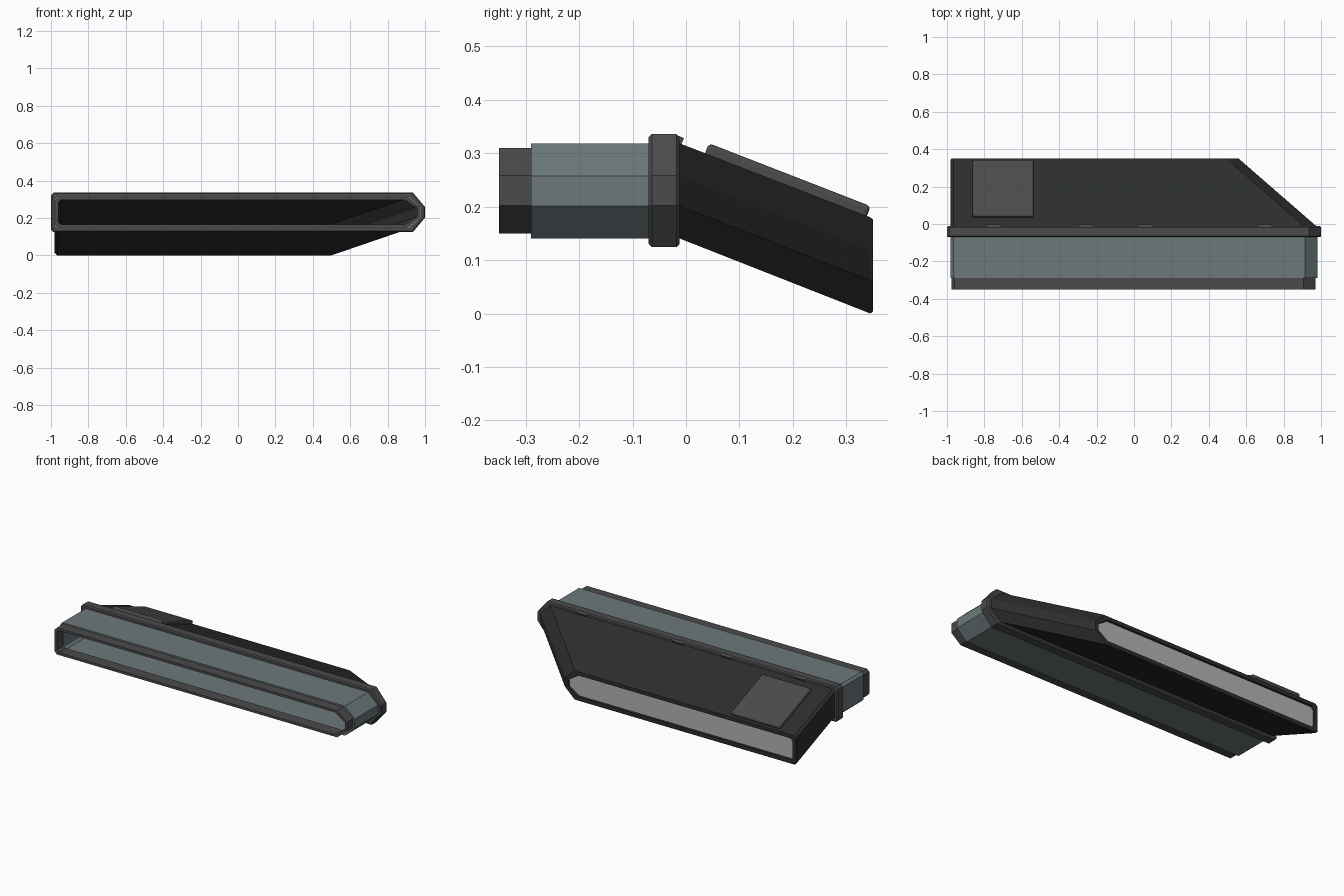
import bpy, bmesh, math

if "Cube" in bpy.data.objects:
    bpy.data.objects.remove(bpy.data.objects["Cube"])


def material(name, c):
    m = bpy.data.materials.new(name)
    m.diffuse_color = (*c, 1)
    m.use_nodes = True
    m.node_tree.nodes["Principled BSDF"].inputs["Base Color"].default_value = m.diffuse_color
    return m


BLACK = material("black", (0.025, 0.027, 0.027))
DARK = material("dark_grey", (0.07, 0.07, 0.07))
STEEL = material("blue_grey", (0.15, 0.19, 0.20))
LIGHT = material("light_grey", (0.45, 0.45, 0.45))


# Cross-section: nearly square left end, wide chamfers on the right end
def ring(y, x0, x1, z0, z1, inset=0.0, b=0.014, c=0.065):
    zc, h = (z0 + z1) / 2, 0.028 - inset * 0.3
    x0, x1, z0, z1 = x0 + inset, x1 - inset, z0 + inset, z1 - inset
    return [(x0 + b, y, z0), (x1 - c, y, z0), (x1, y, zc - h), (x1, y, zc + h),
            (x1 - c, y, z1), (x0 + b, y, z1), (x0, y, z1 - b), (x0, y, z0 + b)]


def add_object(name, bm, mat):
    bmesh.ops.recalc_face_normals(bm, faces=bm.faces)
    me = bpy.data.meshes.new(name)
    bm.to_mesh(me)
    bm.free()
    me.materials.append(mat)
    ob = bpy.data.objects.new(name, me)
    bpy.context.collection.objects.link(ob)
    return ob


def loft(name, rings, mat, closed=True):
    """Bridge successive rings; closed makes a hollow tube, else cap the ends."""
    bm = bmesh.new()
    rows = [[bm.verts.new(p) for p in r] for r in rings]
    pairs = list(zip(rows, rows[1:] + rows[:1]))
    for a, b in pairs if closed else pairs[:-1]:
        for i in range(len(a)):
            j = (i + 1) % len(a)
            bm.faces.new((a[i], a[j], b[j], b[i]))
    if not closed:
        bm.faces.new(rows[0])
        bm.faces.new(rows[-1])
    return add_object(name, bm, mat)


def box(name, loc, size, mat, rot=0.0, bevel=0.0):
    bm = bmesh.new()
    bmesh.ops.create_cube(bm, size=1)
    bmesh.ops.scale(bm, vec=size, verts=bm.verts)
    ob = add_object(name, bm, mat)
    ob.location = loc
    ob.rotation_euler.x = rot
    if bevel:
        m = ob.modifiers.new("bevel", 'BEVEL')
        m.width, m.segments = bevel, 3
    return ob


# Straight front tube: end collar and sleeve
collar = (-0.975, 0.97, 0.150, 0.310)
sleeve = (-0.98, 0.98, 0.140, 0.318)
loft("front_collar", [ring(-0.35, *collar), ring(-0.28, *collar),
                      ring(-0.28, *collar, inset=0.014), ring(-0.35, *collar, inset=0.014)], DARK)
loft("front_sleeve", [ring(-0.29, *sleeve), ring(-0.05, *sleeve),
                      ring(-0.05, *sleeve, inset=0.02), ring(-0.29, *sleeve, inset=0.02)], STEEL)

# Flange band with softened edges
fl = (-1.0, 1.0, 0.124, 0.336)
loft("flange", [ring(-0.07, *fl, inset=0.006), ring(-0.064, *fl), ring(-0.018, *fl),
                ring(-0.012, *fl, inset=0.006), ring(-0.012, *fl, inset=0.035),
                ring(-0.07, *fl, inset=0.035)], DARK)

# Sloping rear duct, its right side tapering inwards
start = (-0.98, 0.98, 0.142, 0.320)
end = (-0.98, 0.565, 0.0, 0.180)
loft("rear_duct", [ring(-0.016, *start), ring(0.345, *end), ring(0.35, *end, inset=0.004),
                   ring(0.35, *end, inset=0.026), ring(0.33, *end, inset=0.028),
                   ring(0.33, *end, inset=0.018), ring(-0.016, *start, inset=0.018)], BLACK)

# Recessed panel closing the rear end
loft("rear_panel", [ring(0.328, *end, inset=0.022), ring(0.338, *end, inset=0.022)],
     LIGHT, closed=False)

# Raised hatch lying on the slope
tilt = math.atan2(0.14, 0.36)
roof_z = 0.32 - math.tan(tilt) * (0.187 + 0.016)
box("roof_hatch", (-0.70, 0.187 + 0.006 * math.sin(tilt), roof_z + 0.006 * math.cos(tilt)),
    (0.325, 0.325, 0.028), DARK, -tilt, 0.008)

# Small clips behind the flange
for i, x in enumerate((-0.75, -0.26, 0.06, 0.70)):
    box(f"clip_{i + 1}", (x, -0.012, 0.324), (0.07, 0.012, 0.014), DARK, -tilt)
